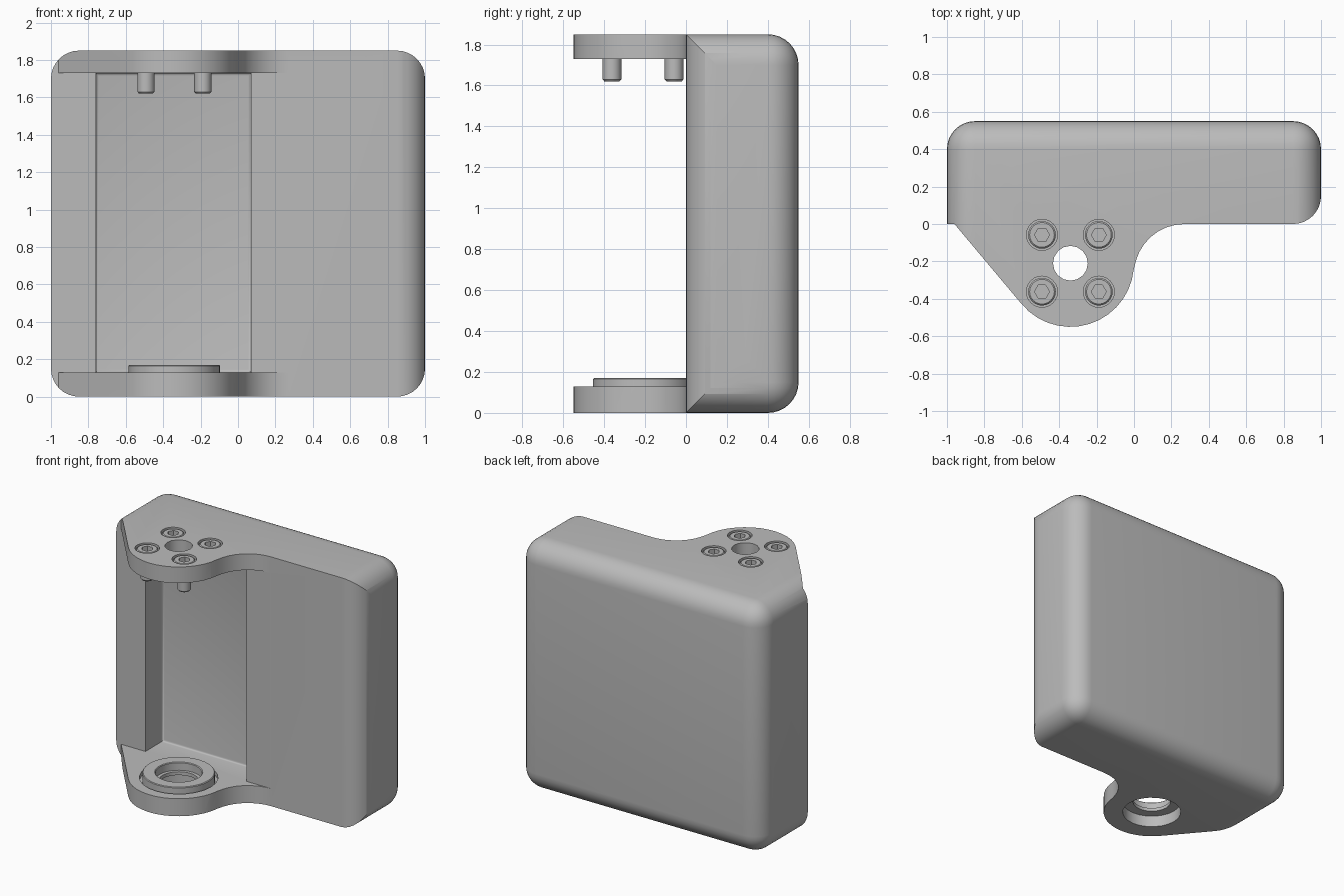
import bpy, bmesh
from math import sin, cos, tau, radians

cube = bpy.data.objects.get("Cube")
if cube:
    bpy.data.objects.remove(cube, do_unlink=True)

grey = bpy.data.materials.new("satin_grey")
grey.use_nodes = True
grey.diffuse_color = (0.5, 0.5, 0.5, 1)
grey.node_tree.nodes["Principled BSDF"].inputs["Base Color"].default_value = (0.5, 0.5, 0.5, 1)

H, R = 1.85, 0.15            # overall height, outer rounding
LO, HI = 0.13, 1.73          # inner faces of the two lugs
CX, CY, LUG = -0.34, -0.21, 0.34  # pivot axis and lug radius


def finish(name, bm):
    bmesh.ops.recalc_face_normals(bm, faces=bm.faces)
    mesh = bpy.data.meshes.new(name)
    bm.to_mesh(mesh)
    bm.free()
    mesh.materials.append(grey)
    ob = bpy.data.objects.new(name, mesh)
    bpy.context.collection.objects.link(ob)
    return ob


def box(name, lo, hi, radius=0, keep=lambda e: True, segments=8):
    bm = bmesh.new()
    bmesh.ops.create_cube(bm, size=1)
    for v in bm.verts:
        v.co = [(a + b) / 2 + c * (b - a) for a, b, c in zip(lo, hi, v.co)]
    if radius:
        bmesh.ops.bevel(bm, geom=[e for e in bm.edges if keep(e)], offset=radius,
                        segments=segments, profile=0.5, affect='EDGES')
    return finish(name, bm)


def prism(name, outline, z0, z1):
    bm = bmesh.new()
    face = bm.faces.new([bm.verts.new((x, y, z0)) for x, y in outline])
    out = bmesh.ops.extrude_face_region(bm, geom=[face])
    top = [g for g in out["geom"] if isinstance(g, bmesh.types.BMVert)]
    bmesh.ops.translate(bm, verts=top, vec=(0, 0, z1 - z0))
    return finish(name, bm)


def arc(x, y, r, a, b, n):
    angles = [radians(a + (b - a) * i / n) for i in range(n + 1)]
    return [(x + r * cos(t), y + r * sin(t)) for t in angles]


def disc(name, x, y, r, z0, z1, n=24):
    return prism(name, arc(x, y, r, 0, 360 - 360 / n, n - 1), z0, z1)


def turned(name, x, y, profile, n=24, ring=False):
    """Revolve (radius, z) points; ring closes the profile on itself."""
    bm = bmesh.new()
    loops = [[bm.verts.new((x + r * cos(tau * i / n), y + r * sin(tau * i / n), z))
              for i in range(n)] for r, z in profile]
    pairs = list(zip(loops, loops[1:])) + ([(loops[-1], loops[0])] if ring else [])
    for a, b in pairs:
        for i in range(n):
            j = (i + 1) % n
            bm.faces.new((a[i], a[j], b[j], b[i]))
    if not ring:
        bm.faces.new(loops[0])
        bm.faces.new(loops[-1])
    return finish(name, bm)


def boolean(ob, tool, operation='DIFFERENCE'):
    mod = ob.modifiers.new("cut", 'BOOLEAN')
    mod.operation, mod.object, mod.solver = operation, tool, 'EXACT'
    bpy.context.view_layer.objects.active = ob
    bpy.ops.object.modifier_apply(modifier=mod.name)
    bpy.data.objects.remove(tool, do_unlink=True)


def smooth(ob):
    bpy.ops.object.select_all(action='DESELECT')
    ob.select_set(True)
    bpy.context.view_layer.objects.active = ob
    bpy.ops.object.shade_smooth_by_angle(angle=radians(32))


# Housing: plan outline with the lug, trimmed by a rounded envelope
outline = [(-1.2, 0.8), (-1.2, 0), (-0.96, 0)]
outline += arc(CX, CY, LUG, 220, 354.4, 14)
outline += arc(0.27, -0.27, 0.27, 174.4, 90, 8)[1:]
outline += arc(1 - R, R, R, -90, 0, 8) + [(1, 0.8)]
housing = prism("housing", outline, -0.2, H + 0.2)
envelope = box("envelope", (-1, -1, 0), (1, 0.55, H), R,
               lambda e: any(v.co.y > 0 for v in e.verts))
boolean(housing, envelope, 'INTERSECT')

# Gap between the lugs, then the shallow recess behind it
boolean(housing, box("gap", (-1.3, -1.2, LO), (0.3, 0, HI)))
boolean(housing, box("recess", (-0.76, -0.3, LO), (0.07, 0.2, HI), 0.015,
                     lambda e: all(v.co.y > 0 for v in e.verts), 3))

# Pivot hole in the upper lug, stepped seat in the lower lug
boolean(housing, disc("upper_hole", CX, CY, 0.093, HI - 0.1, H + 0.1, 16))
boolean(housing, disc("lower_hole", CX, CY, 0.205, -0.1, LO + 0.02))
boolean(housing, disc("seat", CX, CY, 0.265, LO - 0.03, LO + 0.03))

# Bushing standing in the lower seat
bushing = turned("bushing", CX, CY, [(0.133, 0.085), (0.245, 0.085), (0.245, 0.165),
                 (0.24, 0.17), (0.162, 0.17), (0.157, 0.165), (0.157, 0.11),
                 (0.133, 0.11)], 32, ring=True)

# Four socket bolts in counterbores
bolts = []
for sx, side in ((-1, "right"), (1, "left")):
    for sy, end in ((-1, "front"), (1, "back")):
        x, y = CX + sx * 0.152, CY + sy * 0.152
        boolean(housing, disc("counterbore", x, y, 0.083, H - 0.08, H + 0.1))
        bolt = turned(f"bolt_{end}_{side}", x, y, [
            (0.037, 1.62), (0.046, 1.63), (0.046, H - 0.08), (0.074, H - 0.08),
            (0.074, H - 0.012), (0.066, H - 0.004)])
        boolean(bolt, disc("hex_socket", x, y, 0.04, H - 0.05, H + 0.05, 6))
        bolts.append(bolt)

for part in [housing, bushing] + bolts:
    smooth(part)
